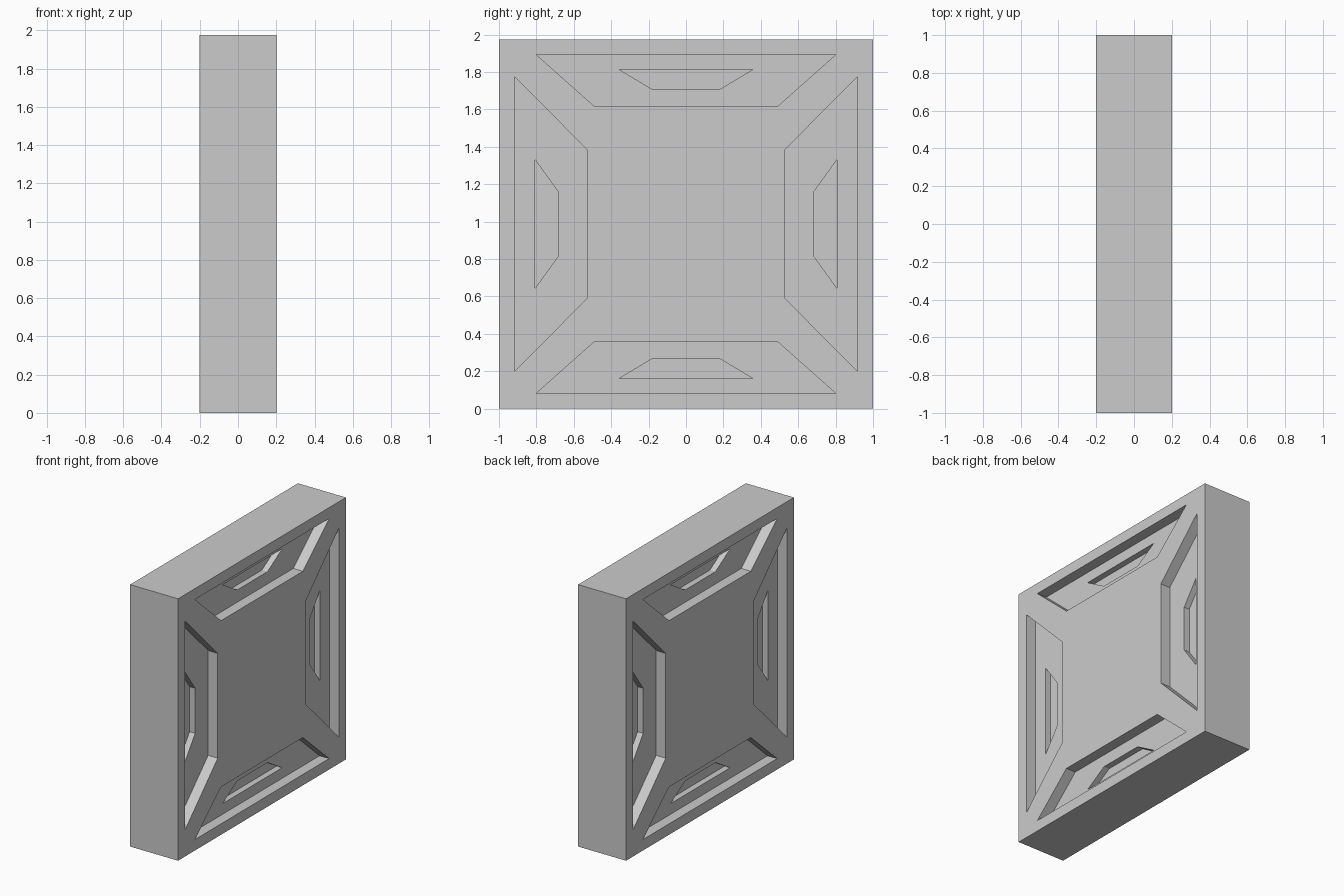
import bpy
import bmesh
from mathutils import Matrix, Vector

if "Cube" in bpy.data.objects:
    bpy.data.objects.remove(bpy.data.objects["Cube"], do_unlink=True)

HALF_X, HALF_Y, HEIGHT = 0.2, 1.0, 1.975
MID = HEIGHT / 2

# Single plain grey
grey = bpy.data.materials.new("light_grey")
grey.use_nodes = True
colour = (0.6, 0.6, 0.6, 1)
grey.diffuse_color = colour
grey.node_tree.nodes["Principled BSDF"].inputs["Base Color"].default_value = colour


def make_object(name, bm):
    bmesh.ops.recalc_face_normals(bm, faces=bm.faces)
    mesh = bpy.data.meshes.new(name)
    bm.to_mesh(mesh)
    bm.free()
    mesh.materials.append(grey)
    obj = bpy.data.objects.new(name, mesh)
    bpy.context.collection.objects.link(obj)
    return obj


def add_trapezoid(bm, side, turn, shape, depth):
    """Prism sunk into one broad side; turn swings it about the panel centre."""
    outer, outer_half, inner, inner_half = shape
    outline = [(-outer_half, outer), (outer_half, outer),
               (inner_half, inner), (-inner_half, inner)]
    rotation = Matrix.Rotation(turn, 3, "X")
    centre = Vector((0, 0, MID))
    start = side * (HALF_X - depth)
    verts = [bm.verts.new(rotation @ Vector((start, y, z)) + centre) for y, z in outline]
    face = bm.faces.new(verts)
    ext = bmesh.ops.extrude_face_region(bm, geom=[face])
    moved = [v for v in ext["geom"] if isinstance(v, bmesh.types.BMVert)]
    bmesh.ops.translate(bm, verts=moved, vec=(side * (depth + 0.1), 0, 0))


def make_cutter(name, upright, sideways, depth):
    bm = bmesh.new()
    quarter = 1.5707963
    for side in (-1, 1):
        for step in range(4):
            shape = sideways if step % 2 else upright
            add_trapezoid(bm, side, step * quarter, shape, depth)
    cutter = make_object(name, bm)
    cutter.hide_render = True
    return cutter


# Solid slab
bm = bmesh.new()
bmesh.ops.create_cube(bm, size=1)
bmesh.ops.scale(bm, verts=bm.verts, vec=(2 * HALF_X, 2 * HALF_Y, HEIGHT))
bmesh.ops.translate(bm, verts=bm.verts, vec=(0, 0, MID))
slab = make_object("panel_block", bm)

# Large pockets, then a deeper small pocket in the floor of each
# Shapes: outer distance, outer half-length, inner distance, inner half-length
cutters = [
    make_cutter("large_pocket_cutter", (0.905, 0.8, 0.627, 0.487),
                (0.917, 0.788, 0.527, 0.395), 0.08),
    make_cutter("small_pocket_cutter", (0.825, 0.355, 0.72, 0.18),
                (0.808, 0.345, 0.682, 0.17), 0.126),
]
bpy.context.view_layer.objects.active = slab
for cutter in cutters:
    mod = slab.modifiers.new(cutter.name, "BOOLEAN")
    mod.operation = "DIFFERENCE"
    mod.solver = "EXACT"
    mod.object = cutter
    bpy.ops.object.modifier_apply(modifier=mod.name)
    bpy.data.objects.remove(cutter, do_unlink=True)
